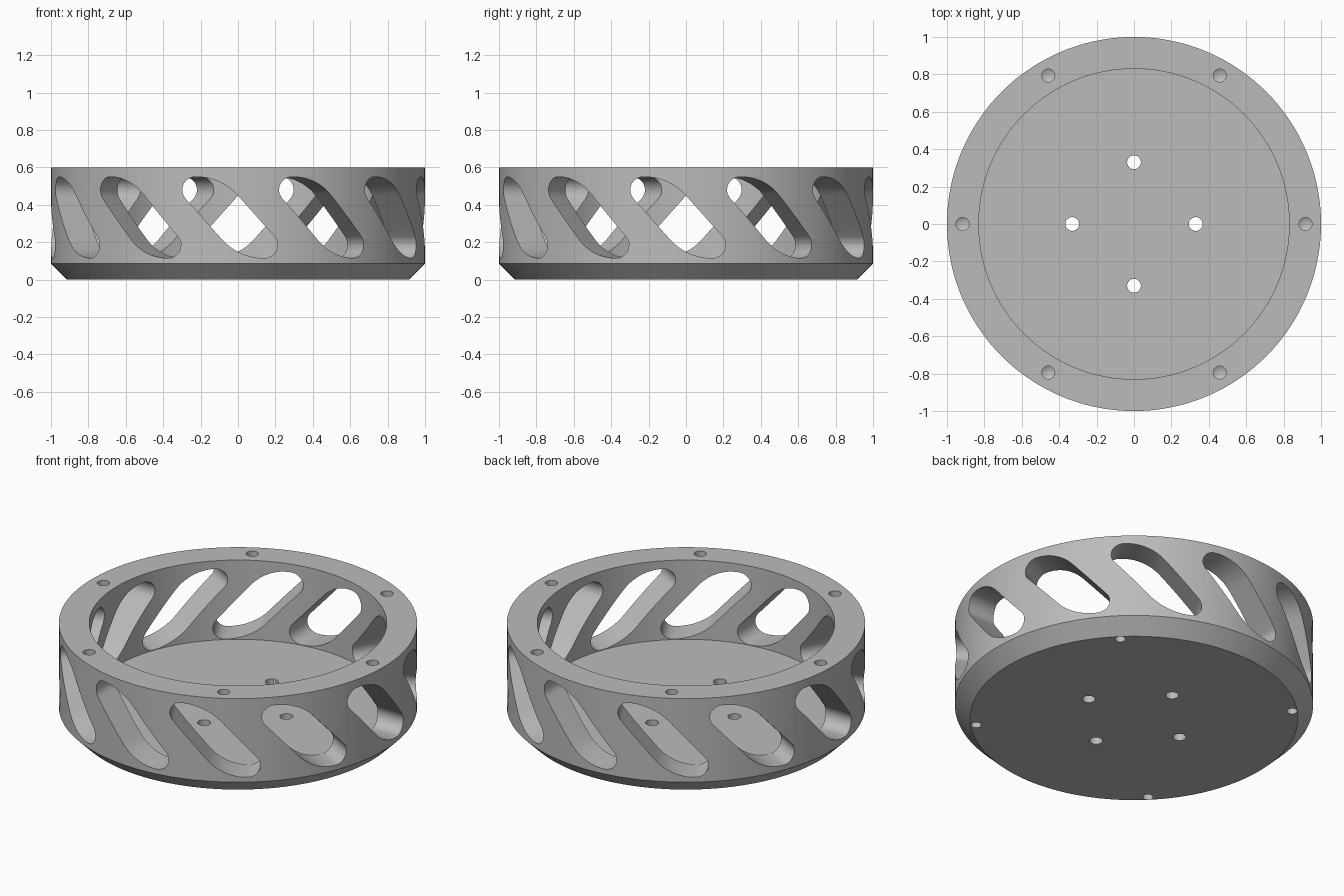
import bpy, bmesh, math
from mathutils import Matrix, Vector

old = bpy.data.objects.get("Cube")
if old:
    bpy.data.objects.remove(old, do_unlink=True)

grey = bpy.data.materials.new("machined_grey")
grey.use_nodes = True
colour = (0.5, 0.5, 0.5, 1)
grey.diffuse_color = colour
grey.node_tree.nodes["Principled BSDF"].inputs["Base Color"].default_value = colour


def make_object(name, bm):
    bmesh.ops.recalc_face_normals(bm, faces=bm.faces)
    mesh = bpy.data.meshes.new(name)
    bm.to_mesh(mesh)
    bm.free()
    mesh.materials.append(grey)
    obj = bpy.data.objects.new(name, mesh)
    bpy.context.collection.objects.link(obj)
    return obj


def lathe(bm, profile, steps, offset=(0, 0, 0)):
    """Revolve (radius, height) points that start and end on the axis."""
    verts = [bm.verts.new((r, 0, z)) for r, z in profile]
    edges = [bm.edges.new(pair) for pair in zip(verts, verts[1:])]
    bmesh.ops.spin(bm, geom=verts + edges, cent=(0, 0, 0), axis=(0, 0, 1),
                   angle=math.tau, steps=steps, use_merge=True)
    bmesh.ops.remove_doubles(bm, verts=bm.verts, dist=1e-5)
    bmesh.ops.translate(bm, verts=bm.verts, vec=offset)


def hole_ring(name, count, ring, start, profile):
    """Ring of small round cutters."""
    total = bmesh.new()
    for k in range(count):
        a = start + math.tau * k / count
        one = bmesh.new()
        lathe(one, profile, 24, (ring * math.cos(a), ring * math.sin(a), 0))
        temp = bpy.data.meshes.new("temp")
        one.to_mesh(temp)
        one.free()
        total.from_mesh(temp)
        bpy.data.meshes.remove(temp)
    return make_object(name, total)


def rounded(corners, radii, steps=12):
    """Outline with each corner replaced by a tangent arc."""
    points = []
    for i, p in enumerate(corners):
        u = (corners[i - 1] - p).normalized()
        v = (corners[(i + 1) % len(corners)] - p).normalized()
        half = u.angle(v) / 2
        centre = p + (u + v).normalized() * radii[i] / math.sin(half)
        first = p + u * radii[i] / math.tan(half) - centre
        sweep = math.pi - 2 * half
        for j in range(steps + 1):
            points.append(centre + Matrix.Rotation(sweep * j / steps, 2) @ first)
    return points


# Cup: chamfered base, thin floor and thick ring wall
bm = bmesh.new()
lathe(bm, [(0, 0), (0.915, 0), (1, 0.085), (1, 0.6),
           (0.83, 0.6), (0.83, 0.112), (0, 0.112)], 144)
cup = make_object("slotted_cup", bm)

# Slanted slots: a leaning rounded outline pushed through the wall
low, high, half_width, mid, lean = 0.115, 0.55, 0.147, -0.043, 0.194
corners = [Vector((mid - half_width + lean, low)), Vector((mid + half_width + lean, low)),
           Vector((mid + half_width - lean, high)), Vector((mid - half_width - lean, high))]
outline = rounded(corners, [0.3, 0.07, 0.3, 0.07])
bm = bmesh.new()
for k in range(12):
    turn = Matrix.Rotation(math.tau * k / 12, 3, "Z")
    inner = [bm.verts.new(turn @ Vector((p.x, -0.72, p.y))) for p in outline]
    outer = [bm.verts.new(turn @ Vector((p.x, -1.1, p.y))) for p in outline]
    bm.faces.new(inner)
    bm.faces.new(outer[::-1])
    for i in range(len(outline)):
        bm.faces.new((inner[i - 1], inner[i], outer[i], outer[i - 1]))
slots = make_object("slot_cutter", bm)

# Screw holes: blind in the rim, through the floor, blind under the base
rim_holes = hole_ring("rim_hole_cutter", 6, 0.917, 0,
                      [(0, 0.48), (0.035, 0.5), (0.035, 0.7), (0, 0.7)])
floor_holes = hole_ring("floor_hole_cutter", 4, 0.33, 0,
                        [(0, -0.1), (0.037, -0.1), (0.037, 0.3), (0, 0.3)])
base_holes = hole_ring("base_hole_cutter", 4, 0.885, math.pi / 4,
                       [(0, -0.1), (0.03, -0.1), (0.03, 0.08), (0, 0.09)])

bpy.ops.object.select_all(action="DESELECT")
bpy.context.view_layer.objects.active = cup
cup.select_set(True)
for cutter in (slots, rim_holes, floor_holes, base_holes):
    cutter.hide_render = True
    mod = cup.modifiers.new(cutter.name, "BOOLEAN")
    mod.operation = "DIFFERENCE"
    mod.solver = "EXACT"
    mod.object = cutter
    bpy.ops.object.modifier_apply(modifier=mod.name)
    bpy.data.objects.remove(cutter, do_unlink=True)

bpy.ops.object.shade_smooth_by_angle(angle=math.radians(25))
